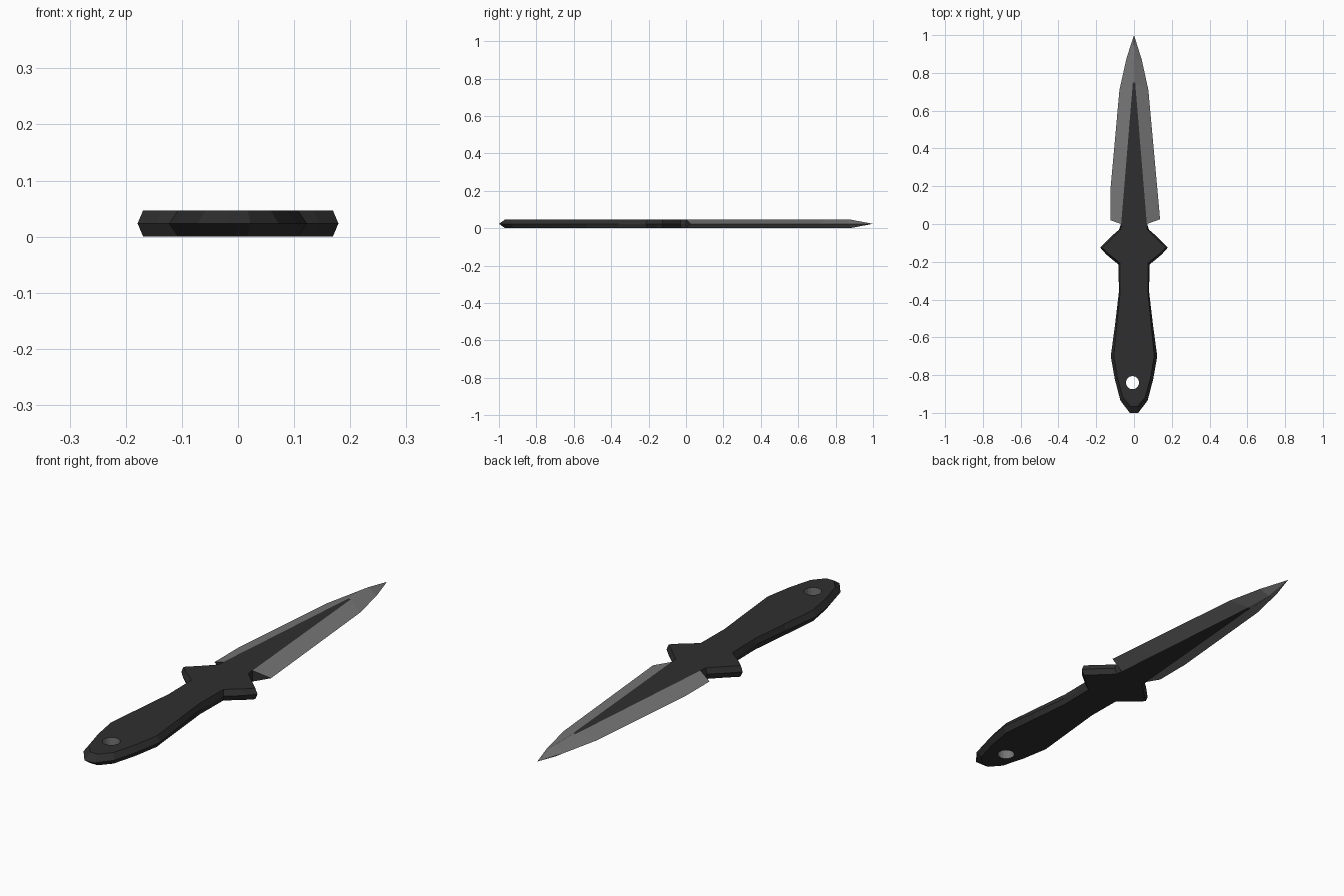
import bpy, bmesh

if "Cube" in bpy.data.objects:
    bpy.data.objects.remove(bpy.data.objects["Cube"])

H = 0.047          # full thickness
M = H / 2          # height of the sharp middle line


def material(name, v):
    m = bpy.data.materials.new(name)
    m.diffuse_color = (v, v, v, 1)
    m.use_nodes = True
    m.node_tree.nodes["Principled BSDF"].inputs["Base Color"].default_value = m.diffuse_color
    return m


dark = material("black coating", 0.028)
steel = material("grey steel", 0.18)


def make(name, bm):
    bmesh.ops.recalc_face_normals(bm, faces=bm.faces[:])
    me = bpy.data.meshes.new(name)
    bm.to_mesh(me)
    bm.free()
    ob = bpy.data.objects.new(name, me)
    bpy.context.collection.objects.link(ob)
    me.materials.append(dark)
    me.materials.append(steel)
    return ob


# Handle and guard: right half of (middle outline x, y, flat face x, y)
half = [(0.069, 0.0, 0.068, 0.0), (0.079, -0.03, 0.070, -0.03),
        (0.120, -0.065, 0.110, -0.07), (0.179, -0.125, 0.169, -0.125),
        (0.145, -0.163, 0.135, -0.158), (0.082, -0.215, 0.075, -0.205),
        (0.080, -0.36, 0.073, -0.36), (0.100, -0.53, 0.090, -0.53),
        (0.123, -0.70, 0.107, -0.70), (0.102, -0.82, 0.087, -0.815),
        (0.072, -0.935, 0.058, -0.92), (0.022, -1.0, 0.017, -0.967)]
ring = half + [(-a, b, -c, d) for a, b, c, d in reversed(half)]
bm = bmesh.new()
top = [bm.verts.new((c, d, H)) for a, b, c, d in ring]
mid = [bm.verts.new((a, b, M)) for a, b, c, d in ring]
bot = [bm.verts.new((c, d, 0)) for a, b, c, d in ring]
bm.faces.new(top)
bm.faces.new(bot[::-1])
n = len(ring)
for i in range(n):
    j = (i + 1) % n
    bm.faces.new((top[i], top[j], mid[j], mid[i]))
    bm.faces.new((mid[i], mid[j], bot[j], bot[i]))
handle = make("handle_and_guard", bm)

# Lanyard hole, drilled through the pommel
HX, HY, R = -0.008, -0.84, 0.035
bpy.ops.mesh.primitive_cylinder_add(vertices=16, radius=R, depth=0.3,
                                    location=(HX, HY, M))
cutter = bpy.context.object
cutter.name = "hole_cutter"
cutter.hide_render = True
mod = handle.modifiers.new("hole", 'BOOLEAN')
mod.operation = 'DIFFERENCE'
mod.solver = 'EXACT'
mod.object = cutter
bpy.ops.object.select_all(action='DESELECT')
bpy.context.view_layer.objects.active = handle
handle.select_set(True)
bpy.ops.object.modifier_apply(modifier=mod.name)
bpy.data.objects.remove(cutter)
for p in handle.data.polygons:
    near = (p.center.x - HX) ** 2 + (p.center.y - HY) ** 2 < (R * 1.05) ** 2
    p.material_index = 1 if near and abs(p.normal.z) < 0.1 else 0

# Blade: stations of (left x, left y, right x, right y, flat half width, flat y)
stations = [(-0.125, 0.02, 0.138, 0.025, 0.068, 0.0),
            (-0.125, 0.18, 0.124, 0.18, 0.053, 0.18),
            (-0.077, 0.71, 0.076, 0.71, 0.006, 0.75),
            (-0.039, 0.88, 0.041, 0.87, 0.003, 0.875)]
bm = bmesh.new()
rows = []
for lx, ly, rx, ry, w, y in stations:
    rows.append([bm.verts.new(c) for c in (
        (lx, ly, M), (-w, y, H), (w, y, H),
        (rx, ry, M), (w, y, 0), (-w, y, 0))])
tip = bm.verts.new((0, 1, M))
for k, (a, b) in enumerate(zip(rows, rows[1:])):
    for i in range(6):
        j = (i + 1) % 6
        f = bm.faces.new((a[i], a[j], b[j], b[i]))
        # the central flat is black up to three quarters of the blade
        f.material_index = 0 if i in (1, 4) and k < 2 else 1
for i in range(6):
    f = bm.faces.new((rows[-1][i], rows[-1][(i + 1) % 6], tip))
    f.material_index = 1
# shoulders at the blade root
r = rows[0]
bm.faces.new((r[0], r[5], r[1]))
bm.faces.new((r[3], r[2], r[4]))
make("blade", bm)
